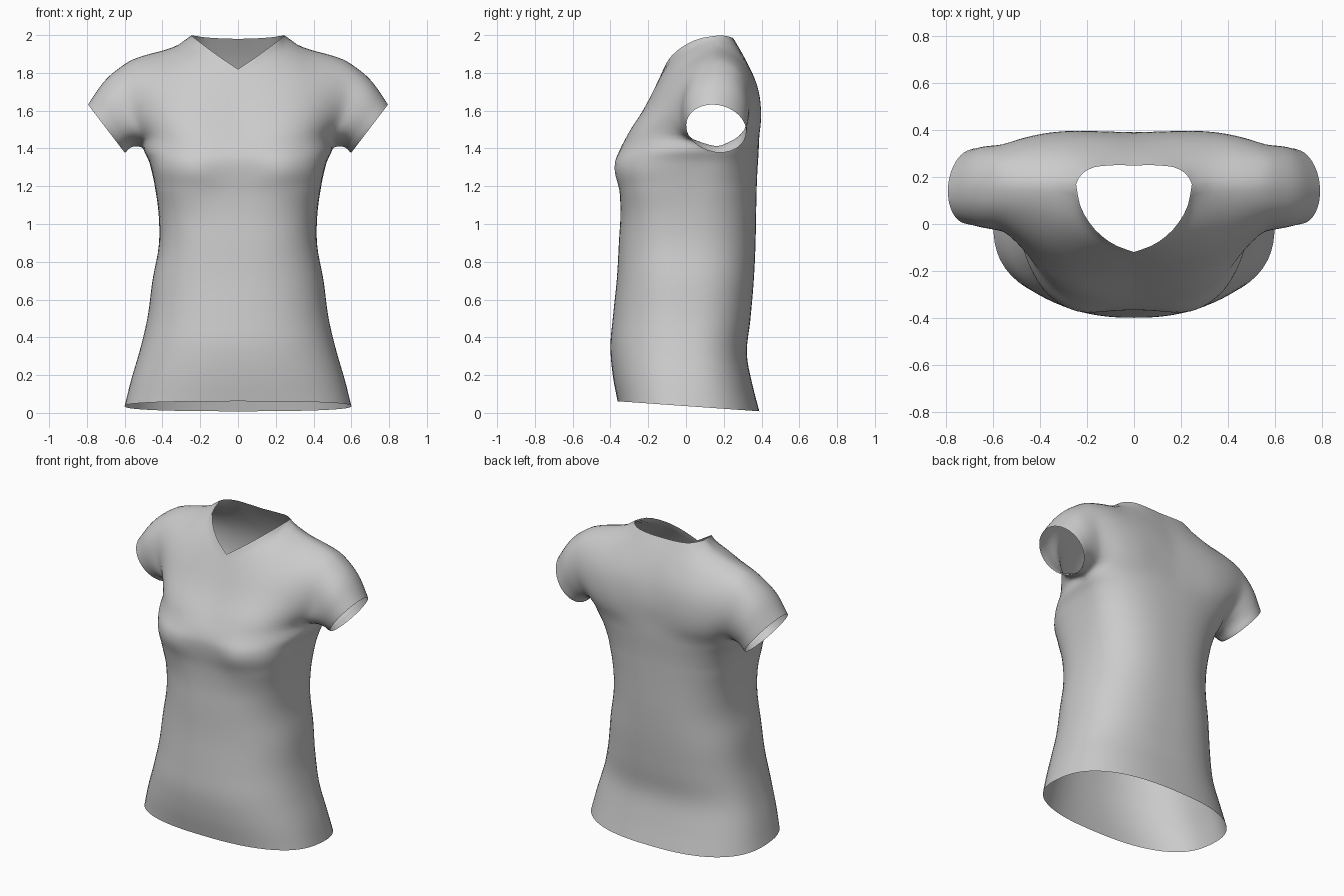
import bpy, bmesh, math
from mathutils import Vector

if "Cube" in bpy.data.objects:
    bpy.data.objects.remove(bpy.data.objects["Cube"])

COLS, SUB = 20, 4          # columns per quarter panel, subdivisions per row gap


def spline(pts, sub):
    """Smooth curve through the points, sub steps per gap."""
    p = [Vector(q) for q in pts]
    d = [max((b - a).length, 1e-5) for a, b in zip(p, p[1:])]
    s = [(b - a) / l for a, b, l in zip(p, p[1:], d)]
    tan = [s[0]] + [(s[i - 1] * d[i] + s[i] * d[i - 1]) / (d[i] + d[i - 1])
                    for i in range(1, len(s))] + [s[-1]]
    out = [p[0]]
    for i, l in enumerate(d):
        for j in range(1, sub + 1):
            t = j / sub
            out.append(p[i] * (2*t**3 - 3*t*t + 1) + p[i + 1] * (3*t*t - 2*t**3)
                       + tan[i] * l * (t**3 - 2*t*t + t) + tan[i + 1] * l * (t**3 - t*t))
    return out


def lengths(p):
    acc = [0.0]
    for a, b in zip(p, p[1:]):
        acc.append(acc[-1] + (b - a).length)
    return acc


def resample(pts, n, sub=8):
    """n equal steps along the smooth curve."""
    p = spline(pts, sub)
    acc = lengths(p)
    out, i = [], 0
    for k in range(n + 1):
        t = acc[-1] * k / n
        while i < len(p) - 2 and acc[i + 1] < t:
            i += 1
        out.append(p[i].lerp(p[i + 1], (t - acc[i]) / max(acc[i + 1] - acc[i], 1e-9)))
    return out


# Torso sections: height, half width, front y, back y, side y, front squareness
TORSO = [
    (0.036, .600, -.362, .388, .00, 2.5),
    (0.17, .567, -.387, .352, .00, 2.4),
    (0.33, .520, -.400, .322, .00, 2.35),
    (0.50, .480, -.386, .340, .00, 2.35),
    (0.70, .453, -.366, .358, .00, 2.4),
    (0.90, .418, -.355, .368, .01, 2.6),
    (1.05, .420, -.347, .371, .03, 2.9),
    (1.18, .437, -.352, .374, .06, 3.4),
    (1.28, .457, -.365, .378, .10, 3.8),
    (1.34, .474, -.366, .382, .13, 3.5),
    (1.39, .500, -.352, .385, .15, 3.0),
]


def torso_row(sec, front):
    z, w, yf, yb, yc, nf = sec
    n = nf if front else 2.5
    depth = (yf if front else yb) - yc
    pts = []
    for i in range(61):
        a = math.pi / 2 * i / 60
        x = w * math.sin(a) ** (2 / n)
        y = yc + depth * max(math.cos(a), 0) ** (2 / n)
        if front:   # bust
            y -= .025 * math.exp(-((x - .23) / .1) ** 2 - ((z - 1.29) / .1) ** 2)
        pts.append((x, y, z - .073 * y * max(0, 1 - z / 1.2)))
    return resample(pts, COLS, 1)


# Upper chest and upper back rows, centre to armhole
CHEST = [
    [(0, -.298, 1.48), (.12, -.306, 1.48), (.24, -.30, 1.48), (.36, -.245, 1.48),
     (.445, -.145, 1.48), (.495, -.035, 1.47)],
    [(0, -.223, 1.6), (.15, -.222, 1.61), (.3, -.196, 1.62), (.42, -.14, 1.62),
     (.505, -.075, 1.61), (.555, -.03, 1.6)],
    [(0, -.165, 1.72), (.14, -.155, 1.74), (.28, -.115, 1.77), (.4, -.07, 1.77),
     (.5, -.03, 1.76), (.575, 0, 1.74)],
    [(0, -.14, 1.775), (.1, -.115, 1.82), (.2, -.06, 1.875), (.29, .02, 1.91),
     (.38, .06, 1.89), (.48, .075, 1.87), (.575, .075, 1.835)],
]
BACK = [
    [(0, .387, 1.48), (.15, .39, 1.48), (.3, .385, 1.48), (.42, .355, 1.48), (.505, .29, 1.47)],
    [(0, .391, 1.6), (.15, .396, 1.6), (.3, .397, 1.6), (.45, .374, 1.6), (.555, .338, 1.6)],
    [(0, .367, 1.74), (.2, .377, 1.74), (.35, .37, 1.74), (.48, .35, 1.74), (.575, .322, 1.74)],
    [(0, .304, 1.89), (.12, .305, 1.89), (.25, .288, 1.9), (.35, .28, 1.878),
     (.46, .275, 1.862), (.575, .265, 1.835)],
]
NECK_FRONT = [(0, -.12, 1.82), (.09, -.085, 1.88), (.17, -.02, 1.938), (.23, .08, 1.984), (.247, .17, 1.998)]
NECK_BACK = [(0, .25, 1.98), (.1, .25, 1.983), (.19, .235, 1.99), (.23, .205, 1.997), (.247, .17, 1.998)]
SHOULDER = [(.247, .17, 1.998), (.30, .17, 1.962), (.40, .17, 1.924), (.5, .17, 1.898), (.57, .17, 1.874)]


def panel(rows, neck, front):
    ctrl = [torso_row(s, front) for s in TORSO] + [resample(r, COLS) for r in rows]
    ctrl.append(resample(neck, COLS // 2) + resample(SHOULDER, COLS // 2)[1:])
    return [spline([r[c] for r in ctrl], SUB) for c in range(COLS + 1)]


front, back = panel(CHEST, NECK_FRONT, True), panel(BACK, NECK_BACK, False)
pit = (len(TORSO) - 1) * SUB
for i in range(pit + 1):        # share the side seam below the armpit
    mid = (front[-1][i] + back[-1][i]) / 2
    front[-1][i], back[-1][i] = mid, mid.copy()

# Sleeve: armhole loop lofted to a tilted oval cuff
armhole = front[-1][pit:] + back[-1][pit:-1][::-1]
acc = lengths(armhole)
sleeve = []
for p, l in zip(armhole, acc):
    t = 2 * math.pi * l / acc[-1]
    c, s = math.cos(t), math.sin(t)
    cuff = Vector((.697 - .097 * c, .16 + .02 * c - .158 * s, 1.505 - .127 * c))
    mid = (p + cuff) / 2 + Vector((.009 * (1 - c), -.004 * s, .018))
    sleeve.append(spline([p, mid, cuff], 5))

bm = bmesh.new()
for grid in (front, back, sleeve):
    vs = [[bm.verts.new(p) for p in col] for col in grid]
    for a, b in zip(vs, vs[1:]):
        for i in range(len(a) - 1):
            bm.faces.new((a[i], b[i], b[i + 1], a[i + 1]))
# Other half
half = bm.verts[:] + bm.edges[:] + bm.faces[:]
copy = bmesh.ops.duplicate(bm, geom=half)["geom"]
for v in copy:
    if isinstance(v, bmesh.types.BMVert):
        v.co.x = -v.co.x
bmesh.ops.remove_doubles(bm, verts=bm.verts[:], dist=.0008)

# Relax the cloth around bust and armholes, keeping the openings fixed
for _ in range(4):
    bmesh.ops.smooth_vert(bm, verts=[v for v in bm.verts if v.co.z > 1.2 and not
                                     any(w.is_boundary for e in v.link_edges for w in e.verts)],
                          factor=.5, use_axis_x=True, use_axis_y=True, use_axis_z=True)

# Make sure the cloth faces outward
bmesh.ops.recalc_face_normals(bm, faces=bm.faces[:])
probe = min(bm.faces, key=lambda f: f.calc_center_median().y)
probe.normal_update()
if probe.normal.y > 0:
    bmesh.ops.reverse_faces(bm, faces=bm.faces[:])

mesh = bpy.data.meshes.new("shirt")
bm.to_mesh(mesh)
bm.free()
shirt = bpy.data.objects.new("shirt", mesh)
bpy.context.collection.objects.link(shirt)
bpy.context.view_layer.objects.active = shirt
shirt.select_set(True)
bpy.ops.object.shade_smooth_by_angle(angle=math.radians(50))
